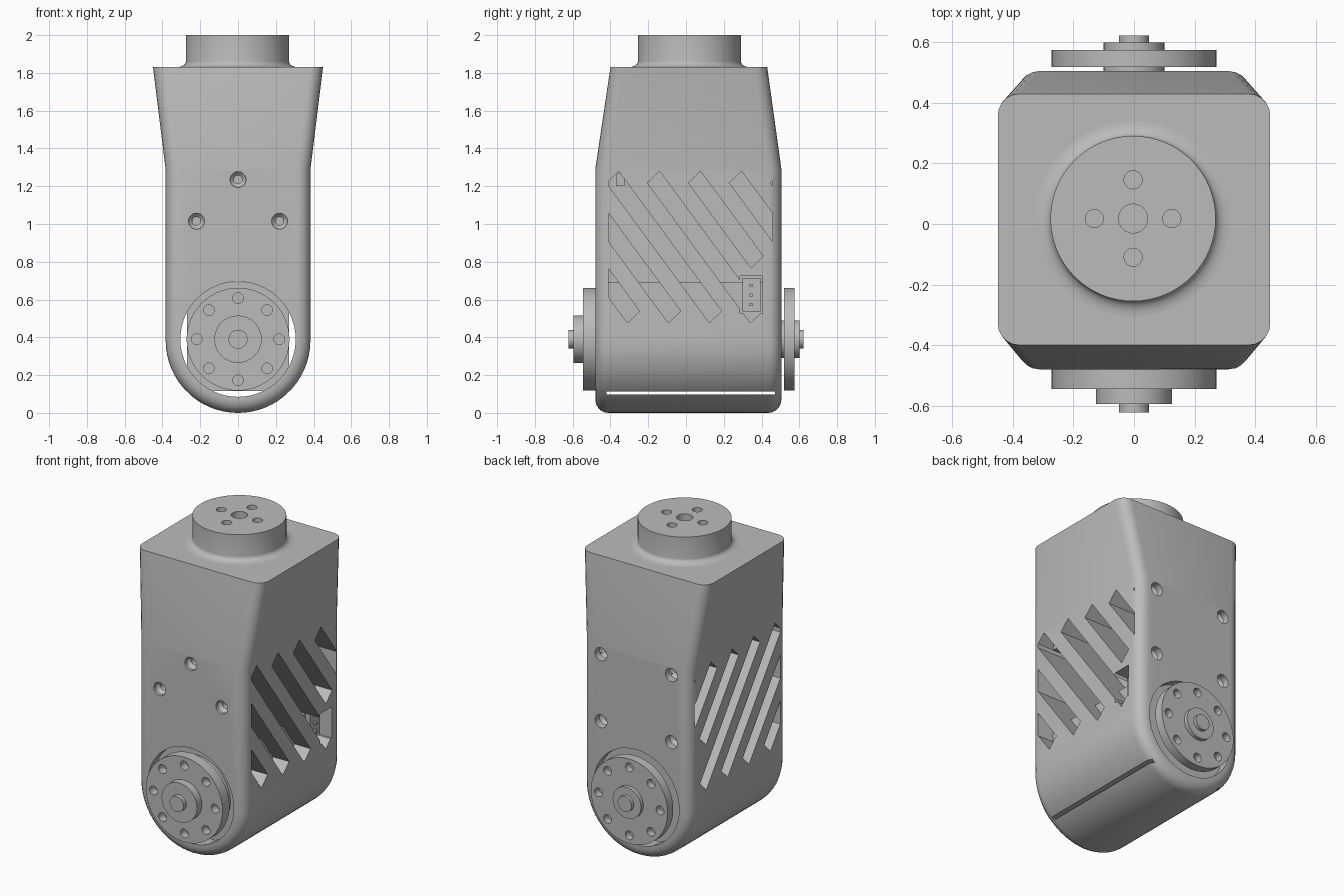
import bpy, bmesh, math
from mathutils import Vector, Matrix

if "Cube" in bpy.data.objects:
    bpy.data.objects.remove(bpy.data.objects["Cube"], do_unlink=True)

GREY = (0.5, 0.5, 0.5, 1.0)
mat = bpy.data.materials.new("plain grey")
mat.use_nodes = True
mat.diffuse_color = GREY
mat.node_tree.nodes["Principled BSDF"].inputs["Base Color"].default_value = GREY

AXLE_Z = 0.39
FRONT, BACK, UP = math.pi / 2, -math.pi / 2, 0.0   # X rotations for turned parts


def finish(name, bm, matrix=Matrix()):
    bmesh.ops.recalc_face_normals(bm, faces=bm.faces)
    bm.transform(matrix)
    mesh = bpy.data.meshes.new(name)
    bm.to_mesh(mesh)
    bm.free()
    mesh.materials.append(mat)
    ob = bpy.data.objects.new(name, mesh)
    bpy.context.collection.objects.link(ob)
    return ob


def lathe(name, profile, loc, turn, steps=48):
    """Turned part: (radius, height) profile spun about its own axis."""
    bm = bmesh.new()
    verts = [bm.verts.new((r, 0, h)) for r, h in profile]
    edges = [bm.edges.new(pair) for pair in zip(verts, verts[1:])]
    bmesh.ops.spin(bm, geom=verts + edges, axis=(0, 0, 1), cent=(0, 0, 0),
                   angle=math.tau, steps=steps)
    bmesh.ops.remove_doubles(bm, verts=bm.verts, dist=1e-5)
    return finish(name, bm, Matrix.Translation(loc) @ Matrix.Rotation(turn, 4, 'X'))


def rod(name, r, h0, h1, loc, turn, steps=24):
    return lathe(name, [(0, h0), (r, h0), (r, h1), (0, h1)], loc, turn, steps)


def box(name, lo, hi):
    bm = bmesh.new()
    bmesh.ops.create_cube(bm, size=1)
    lo, hi = Vector(lo), Vector(hi)
    for v in bm.verts:
        v.co = (lo + hi) / 2 + v.co * (hi - lo)
    return finish(name, bm)


def prism(name, outline, x0, x1, y_limits):
    """Side (y, z) outline extruded along x and trimmed in y."""
    bm = bmesh.new()
    face = bm.faces.new([bm.verts.new((x0, y, z)) for y, z in outline])
    ext = bmesh.ops.extrude_face_region(bm, geom=[face])
    for v in ext["geom"]:
        if isinstance(v, bmesh.types.BMVert):
            v.co.x = x1
    for y, side in zip(y_limits, (-1, 1)):
        bmesh.ops.bisect_plane(bm, geom=bm.verts[:] + bm.edges[:] + bm.faces[:],
                               plane_co=(0, y, 0), plane_no=(0, side, 0), clear_outer=True)
        bmesh.ops.holes_fill(bm, edges=[e for e in bm.edges if e.is_boundary])
    return finish(name, bm)


def cut(target, cutters):
    bpy.context.view_layer.objects.active = target
    for c in cutters:
        mod = target.modifiers.new("cut", 'BOOLEAN')
        mod.operation, mod.solver, mod.object = 'DIFFERENCE', 'EXACT', c
        bpy.ops.object.modifier_apply(modifier=mod.name)
        bpy.data.objects.remove(c, do_unlink=True)


def smooth(ob):
    bpy.ops.object.select_all(action='DESELECT')
    ob.select_set(True)
    bpy.context.view_layer.objects.active = ob
    bpy.ops.object.shade_smooth_by_angle(angle=math.radians(30))


# Housing: round bottom, straight middle, flared top with tapered front and back
R, SHOULDER, TOP = 0.383, 1.29, 1.83
arc = [(R * math.cos(a), R + R * math.sin(a))
       for a in (math.pi + math.pi * i / 32 for i in range(33))]
bm = bmesh.new()
rings = []
for y_low, y_top in ((-0.48, -0.4), (0.505, 0.43)):
    low = [bm.verts.new((x, y_low, z)) for x, z in [(-R, SHOULDER)] + arc + [(R, SHOULDER)]]
    top = [bm.verts.new((s * 0.45, y_top, TOP)) for s in (1, -1)]
    bm.faces.new(low)
    bm.faces.new([low[0], low[-1]] + top)
    rings.append(low + top)
n = len(rings[0])
for i in range(n):
    j = (i + 1) % n
    bm.faces.new((rings[0][i], rings[0][j], rings[1][j], rings[1][i]))
rims = []
for ring in rings:
    rims += [bm.edges.get((ring[i], ring[(i + 1) % n])) for i in range(n) if i != n - 2]
bmesh.ops.recalc_face_normals(bm, faces=bm.faces)
bmesh.ops.bevel(bm, geom=rims, offset=0.07, segments=5, profile=0.5, affect='EDGES')
housing = finish("housing", bm)

# Axle opening and thin bottom slit
cut(housing, [rod("opening", 0.305, -1, 1, (0, 0, AXLE_Z), FRONT, 64),
              box("slit", (-1, -0.42, 0.097), (1, 0.47, 0.112))])

# Diagonal vents on both sides
Y_LIMITS = (-0.41, 0.457)
SLOPE = 0.545 / 0.741
vents = []
for k in range(-3, 4):
    y = -0.204 + 0.217 * k
    drop = 0.45 if k == 1 else 0.741
    run = drop * SLOPE
    outline = [(y, 1.217), (y + 0.064, 1.28),
               (y + 0.064 + run, 1.28 - drop), (y + run, 1.217 - drop)]
    for side in (-1, 1):
        vents.append(prism("vent", outline, side * 0.17, side * 0.6, Y_LIMITS))
vents.append(box("socket_window", (0.17, 0.285, 0.525), (0.6, 0.405, 0.725)))
cut(housing, vents)

# Countersunk screw holes: three in front, four behind
bore = [(0, 0.3), (0.022, 0.3), (0.022, 0.44), (0.042, 0.46), (0.042, 0.7), (0, 0.7)]
spots = [(x, z, FRONT) for x, z in ((0, 1.235), (-0.22, 1.015), (0.22, 1.015))]
spots += [(x, z, BACK) for x in (-0.25, 0.25) for z in (0.81, 1.24)]
cut(housing, [lathe("bore", bore, (x, 0, z), t, 20) for x, z, t in spots])
smooth(housing)

# Motor inside the opening, with its socket and three pins
box("motor_case", (-0.27, -0.42, 0.115), (0.27, 0.45, 0.69))
box("socket", (0.16, 0.3, 0.535), (0.3, 0.395, 0.715))
for z in (0.575, 0.625, 0.675):
    box("socket_pin", (0.3, 0.335, z - 0.008), (0.32, 0.351, z + 0.008))
box("side_tab", (0.16, -0.37, 1.2), (0.3, -0.325, 1.27))

# Front and back drive discs, each with a hub, bolt and ring of eight holes
front_disc = lathe("front_disc", [(0, 0.4), (0.24, 0.4), (0.24, 0.475), (0.272, 0.475),
                                  (0.272, 0.545), (0.125, 0.545), (0.125, 0.595),
                                  (0.05, 0.595), (0.05, 0.622), (0, 0.622)],
                   (0, 0, AXLE_Z), FRONT, 64)
back_disc = lathe("back_disc", [(0, 0.42), (0.1, 0.42), (0.1, 0.518), (0.272, 0.518),
                                (0.272, 0.575), (0.1, 0.575), (0.1, 0.6),
                                (0.05, 0.6), (0.05, 0.622), (0, 0.622)],
                  (0, 0, AXLE_Z), BACK, 64)
for disc, turn, floor in ((front_disc, FRONT, 0.49), (back_disc, BACK, 0.53)):
    angles = [i * math.pi / 4 for i in range(8)]
    cut(disc, [rod("hole", 0.028, floor, 0.7,
                   (0.218 * math.cos(a), 0, AXLE_Z + 0.218 * math.sin(a)), turn)
               for a in angles])
    smooth(disc)

# Top boss with a fillet at its foot and five holes
CX, CY = -0.003, 0.018
fillet = [(0.273 + 0.05 * (1 - math.sin(a)), TOP + 0.03 * (1 - math.cos(a)))
          for a in (i * math.pi / 12 for i in range(7))]
boss = lathe("top_boss", [(0, TOP - 0.02), (0.323, TOP - 0.02)] + fillet
             + [(0.273, 2.0), (0, 2.0)], (CX, CY, 0), UP, 64)
holes = [rod("hole", 0.048, 1.9, 2.1, (CX, CY, 0), UP)]
for i in range(4):
    a = i * math.pi / 2
    holes.append(rod("hole", 0.03, 1.9, 2.1,
                     (CX + 0.128 * math.cos(a), CY + 0.128 * math.sin(a), 0), UP))
cut(boss, holes)
smooth(boss)
